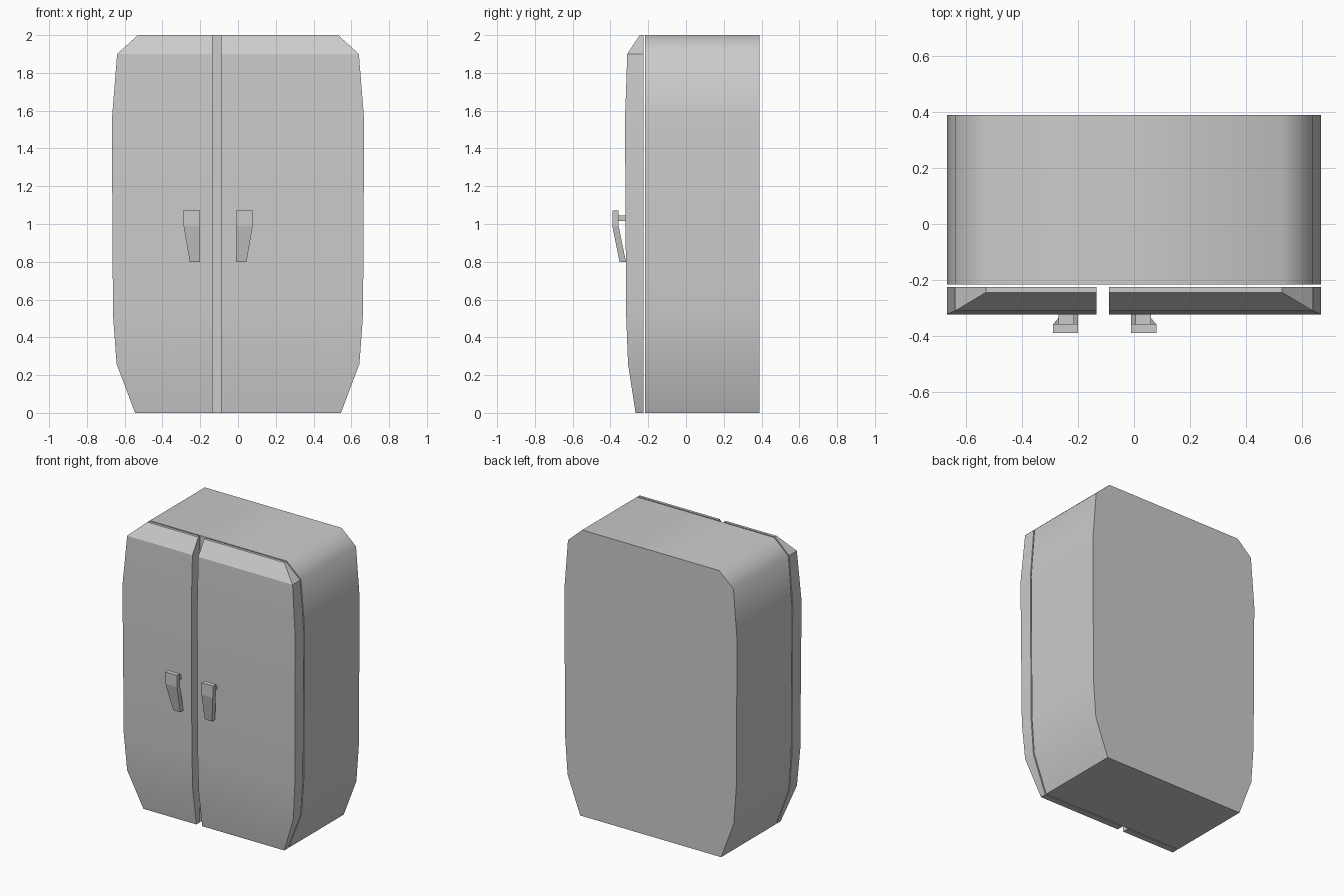
import bpy, bmesh, math

if "Cube" in bpy.data.objects:
    bpy.data.objects.remove(bpy.data.objects["Cube"])

# Outline rings: height, half width, door front y
RINGS = [(0.0, 0.545, -0.267), (0.26, 0.643, -0.307), (0.52, 0.662, -0.317),
         (1.04, 0.665, -0.32), (1.55, 0.668, -0.323), (1.90, 0.64, -0.311), (2.0, 0.53, -0.245)]


def loft(name, rings, smooth=None):
    """Skin a list of equal-length rings and cap both ends."""
    bm = bmesh.new()
    vr = [[bm.verts.new(p) for p in r] for r in rings]
    n = len(vr[0])
    for a, b in zip(vr, vr[1:]):
        for i in range(n):
            j = (i + 1) % n
            bm.faces.new((a[i], a[j], b[j], b[i]))
    bm.faces.new(vr[0][::-1])
    bm.faces.new(vr[-1])
    bmesh.ops.recalc_face_normals(bm, faces=bm.faces)
    me = bpy.data.meshes.new(name)
    bm.to_mesh(me)
    bm.free()
    ob = bpy.data.objects.new(name, me)
    bpy.context.collection.objects.link(ob)
    if smooth:
        bpy.context.view_layer.objects.active = ob
        ob.select_set(True)
        bpy.ops.object.shade_smooth_by_angle(angle=math.radians(smooth))
        ob.select_set(False)
    return ob


def rect(x0, x1, y0, y1, z):
    return [(x0, y0, z), (x1, y0, z), (x1, y1, z), (x0, y1, z)]


# Cabinet body: outline extruded front to back
outline = [(w, z) for z, w, _ in RINGS] + [(-w, z) for z, w, _ in reversed(RINGS)]
loft("cabinet_body", [[(x, y, z) for x, z in outline] for y in (-0.217, 0.39)], smooth=50)

# Doors: same outline, with a front that curves back at top and bottom
loft("left_door", [rect(-w, -0.135, f, -0.226, z) for z, w, f in RINGS], smooth=25)
loft("right_door", [rect(-0.09, w, f, -0.226, z) for z, w, f in RINGS], smooth=25)

# Handles: tapered bent grip plus an upper mounting post
GRIP = [(0.80, 0.045, -0.352, -0.318), (0.99, 0.078, -0.39, -0.357), (1.072, 0.08, -0.39, -0.357)]
for side in ("left", "right"):
    def fx(x):
        return x if side == "right" else -0.21 - x
    loft(side + "_handle_grip", [rect(fx(-0.01), fx(x), f, b, z) for z, x, f, b in GRIP])
    loft(side + "_handle_post", [rect(fx(0.005), fx(0.06), -0.36, -0.315, z) for z in (1.015, 1.045)])
